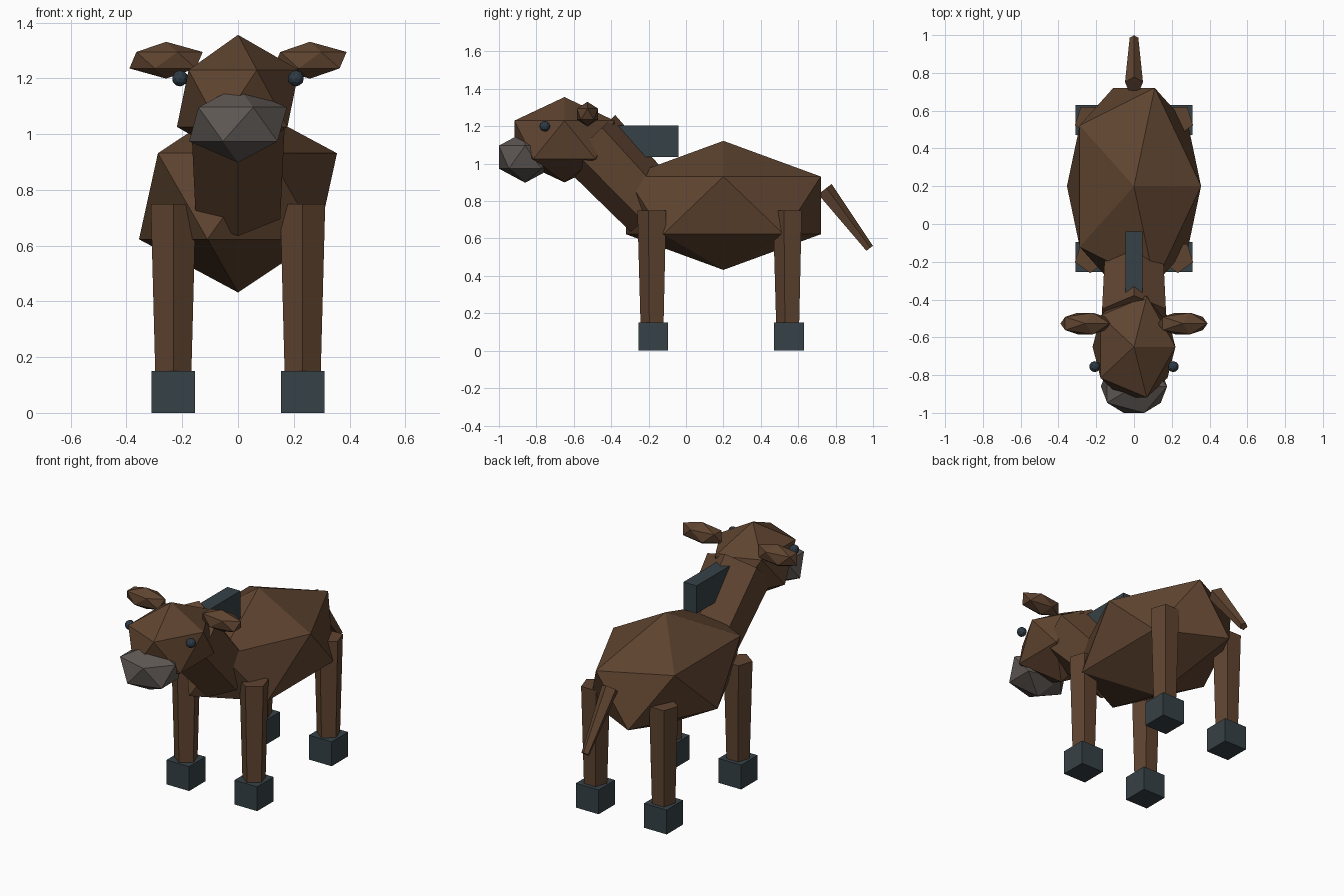
import bpy, bmesh, math
from mathutils import Vector, Matrix

old = bpy.data.objects.get("Cube")
if old:
    bpy.data.objects.remove(old, do_unlink=True)


def material(name, rgb):
    """Flat material from 0-255 display values."""
    lin = [((c / 255 + 0.055) / 1.055) ** 2.4 for c in rgb] + [1]
    m = bpy.data.materials.new(name)
    m.use_nodes = True
    m.diffuse_color = lin
    bsdf = next(n for n in m.node_tree.nodes if n.type == 'BSDF_PRINCIPLED')
    bsdf.inputs["Base Color"].default_value = lin
    bsdf.inputs["Roughness"].default_value = 0.9
    return m


brown = material("brown hide", (95, 68, 48))
slate = material("dark slate", (54, 65, 70))
grey = material("grey muzzle", (95, 88, 84))
eye_dark = material("eye blue black", (46, 59, 69))


def finish(name, bm, mat):
    bmesh.ops.recalc_face_normals(bm, faces=bm.faces)
    mesh = bpy.data.meshes.new(name)
    bm.to_mesh(mesh)
    bm.free()
    mesh.materials.append(mat)
    ob = bpy.data.objects.new(name, mesh)
    bpy.context.collection.objects.link(ob)
    return ob


def ico(name, centre, radii, mat, detail=1):
    bm = bmesh.new()
    bmesh.ops.create_icosphere(bm, subdivisions=detail, radius=1)
    bmesh.ops.transform(bm, verts=bm.verts,
                        matrix=Matrix.Translation(centre) @ Matrix.Diagonal((*radii, 1)))
    return finish(name, bm, mat)


def box(name, centre, size, mat):
    bm = bmesh.new()
    bmesh.ops.create_cube(bm, size=1)
    bmesh.ops.transform(bm, verts=bm.verts,
                        matrix=Matrix.Translation(centre) @ Matrix.Diagonal((*size, 1)))
    return finish(name, bm, mat)


def limb(name, start, end, r_start, r_end, sides, mat, point):
    """Tapered prism between two points, one corner facing the given direction."""
    start, end = Vector(start), Vector(end)
    axis = (end - start).normalized()
    ref = Vector(point)
    ref = (ref - axis * ref.dot(axis)).normalized()
    side = axis.cross(ref)
    bm = bmesh.new()
    rings = []
    for c, r in ((start, r_start), (end, r_end)):
        ring = []
        for i in range(sides):
            a = math.tau * i / sides
            ring.append(bm.verts.new(c + r * (ref * math.cos(a) + side * math.sin(a))))
        bm.faces.new(ring)
        rings.append(ring)
    for i in range(sides):
        j = (i + 1) % sides
        bm.faces.new((rings[0][i], rings[0][j], rings[1][j], rings[1][i]))
    return finish(name, bm, mat)


# Torso, neck and head
ico("body", (0, 0.2, 0.777), (0.397, 0.612, 0.345), brown)
limb("neck", (0, -0.168, 0.755), (0, -0.52, 1.126), 0.175, 0.195, 6, brown, (0, 1, 0))
ico("head", (0, -0.65, 1.128), (0.245, 0.315, 0.228), brown)
ico("muzzle", (0, -0.86, 1.035), (0.196, 0.165, 0.137), grey)

# Mane block and tail
box("mane", (0, -0.23, 1.12), (0.09, 0.38, 0.17), slate)
limb("tail", (0, 0.739, 0.861), (0, 0.98, 0.546), 0.05, 0.024, 5, brown, (0, 1, 0))

for side, s in (("left", 1), ("right", -1)):
    # Ears and eyes
    ico(side + "_ear", (s * 0.258, -0.527, 1.265), (0.147, 0.067, 0.066), brown)
    ico(side + "_eye", (s * 0.208, -0.755, 1.2), (0.029, 0.029, 0.029), eye_dark, 2)
    # Legs and hooves
    for place, y in (("front", -0.175), ("rear", 0.55)):
        x = s * 0.232
        limb(f"{place}_{side}_leg", (x, y, 0.14), (x, y, 0.75),
             0.068, 0.085, 5, brown, (0, -1, 0))
        box(f"{place}_{side}_hoof", (x, y, 0.075), (0.155, 0.16, 0.15), slate)
